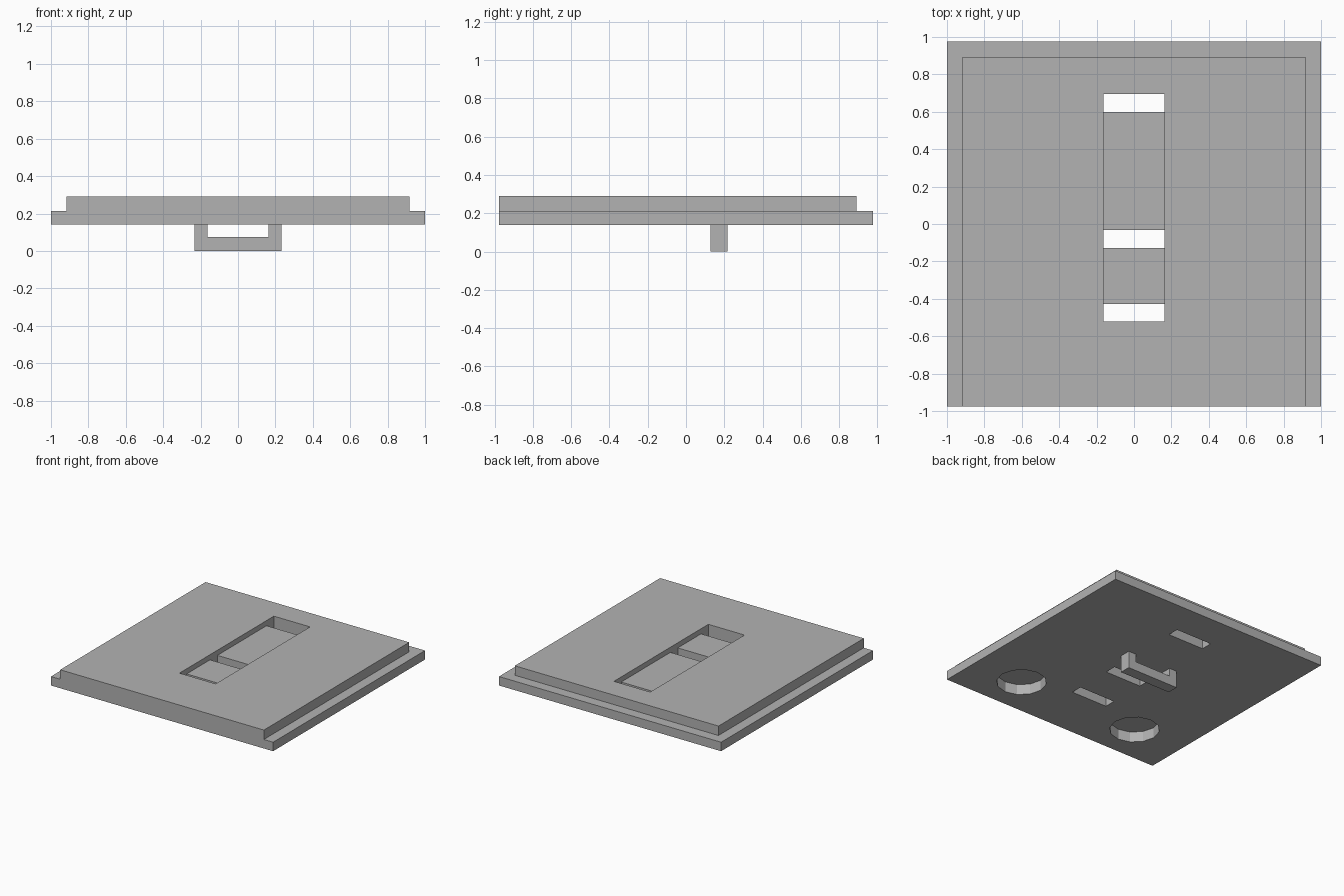
import bpy
import bmesh
from mathutils import Matrix, Vector

cube = bpy.data.objects.get("Cube")
if cube:
    bpy.data.objects.remove(cube, do_unlink=True)

# Single plain grey material
GREY = (0.45, 0.45, 0.45, 1.0)
grey = bpy.data.materials.new("plain_grey")
grey.use_nodes = True
grey.diffuse_color = GREY
grey.node_tree.nodes["Principled BSDF"].inputs["Base Color"].default_value = GREY

# Main levels and half sizes
HALF_X, HALF_Y = 1.0, 0.977
BOTTOM, STEP, TOP = 0.14, 0.213, 0.29
RIM_X, RIM_BACK = 0.917, 0.892
SLOT_X = 0.163


def finish(name, bm):
    bmesh.ops.recalc_face_normals(bm, faces=bm.faces)
    mesh = bpy.data.meshes.new(name)
    bm.to_mesh(mesh)
    bm.free()
    mesh.materials.append(grey)
    obj = bpy.data.objects.new(name, mesh)
    bpy.context.collection.objects.link(obj)
    return obj


def prism(name, points, sweep):
    """Extrude a closed outline of 3D points along a vector."""
    bm = bmesh.new()
    face = bm.faces.new([bm.verts.new(p) for p in points])
    grown = bmesh.ops.extrude_face_region(bm, geom=[face], use_keep_orig=True)["geom"]
    verts = [g for g in grown if isinstance(g, bmesh.types.BMVert)]
    bmesh.ops.translate(bm, vec=Vector(sweep), verts=verts)
    return finish(name, bm)


def cut(target, cutter):
    """Subtract a cutter, bake the result and drop the cutter."""
    cutter.hide_render = True
    mod = target.modifiers.new("cut", 'BOOLEAN')
    mod.operation = 'DIFFERENCE'
    mod.solver = 'EXACT'
    mod.object = cutter
    bpy.context.view_layer.objects.active = target
    bpy.ops.object.modifier_apply(modifier=mod.name)
    bpy.data.objects.remove(cutter, do_unlink=True)


# Panel: slab whose top is raised inside a rim on the sides and back
bm = bmesh.new()
bmesh.ops.create_cube(bm, size=2, matrix=Matrix.Translation((0, 0, (BOTTOM + STEP) / 2))
                      @ Matrix.Diagonal((HALF_X, HALF_Y, (STEP - BOTTOM) / 2, 1)))
for co, no in (((-RIM_X, 0, 0), (1, 0, 0)), ((RIM_X, 0, 0), (1, 0, 0)),
               ((0, RIM_BACK, 0), (0, 1, 0))):
    bmesh.ops.bisect_plane(bm, geom=bm.verts[:] + bm.edges[:] + bm.faces[:],
                           plane_co=co, plane_no=no)
bm.normal_update()
centre = [f for f in bm.faces if f.normal.z > 0.9
          and abs(f.calc_center_median().x) < RIM_X
          and f.calc_center_median().y < RIM_BACK]
grown = bmesh.ops.extrude_face_region(bm, geom=centre)["geom"]
bmesh.ops.translate(bm, vec=(0, 0, TOP - STEP),
                    verts=[g for g in grown if isinstance(g, bmesh.types.BMVert)])
bmesh.ops.dissolve_limit(bm, angle_limit=0.01, verts=bm.verts, edges=bm.edges)
panel = finish("panel", bm)

# Long recess in the top with three slots through its floor
FLOOR, ABOVE, BELOW = 0.248, 0.4, 0.05
slots = ((-0.52, -0.427), (-0.127, -0.032), (0.6, 0.694))
outline = [(-SLOT_X, slots[-1][1], ABOVE), (-SLOT_X, slots[0][0], ABOVE)]
for start, end in slots:
    outline += [(-SLOT_X, y, z) for y, z in
                ((start, FLOOR), (start, BELOW), (end, BELOW), (end, FLOOR))]
# the outermost slot walls run straight up into the recess walls
outline = [p for i, p in enumerate(outline) if i not in (2, len(outline) - 1)]
cut(panel, prism("recess_cutter", outline, (2 * SLOT_X, 0, 0)))

# Two round pockets in the underside
POCKET_DEPTH = 0.085
for side in (-1, 1):
    bm = bmesh.new()
    bmesh.ops.create_cone(bm, cap_ends=True, segments=12, radius1=0.187, radius2=0.187,
                          depth=2 * POCKET_DEPTH,
                          matrix=Matrix.Translation((side * 0.55, -0.65, BOTTOM)))
    cut(panel, finish("pocket_cutter", bm))

# U-shaped loop hanging under the panel
LOOP_X, BAR = 0.233, 0.075
half = [(LOOP_X, 0), (LOOP_X, BOTTOM), (SLOT_X, BOTTOM), (SLOT_X, BAR)]
loop = half + [(-x, z) for x, z in reversed(half)]
prism("under_loop", [(x, 0.127, z) for x, z in loop], (0, 0.09, 0))
